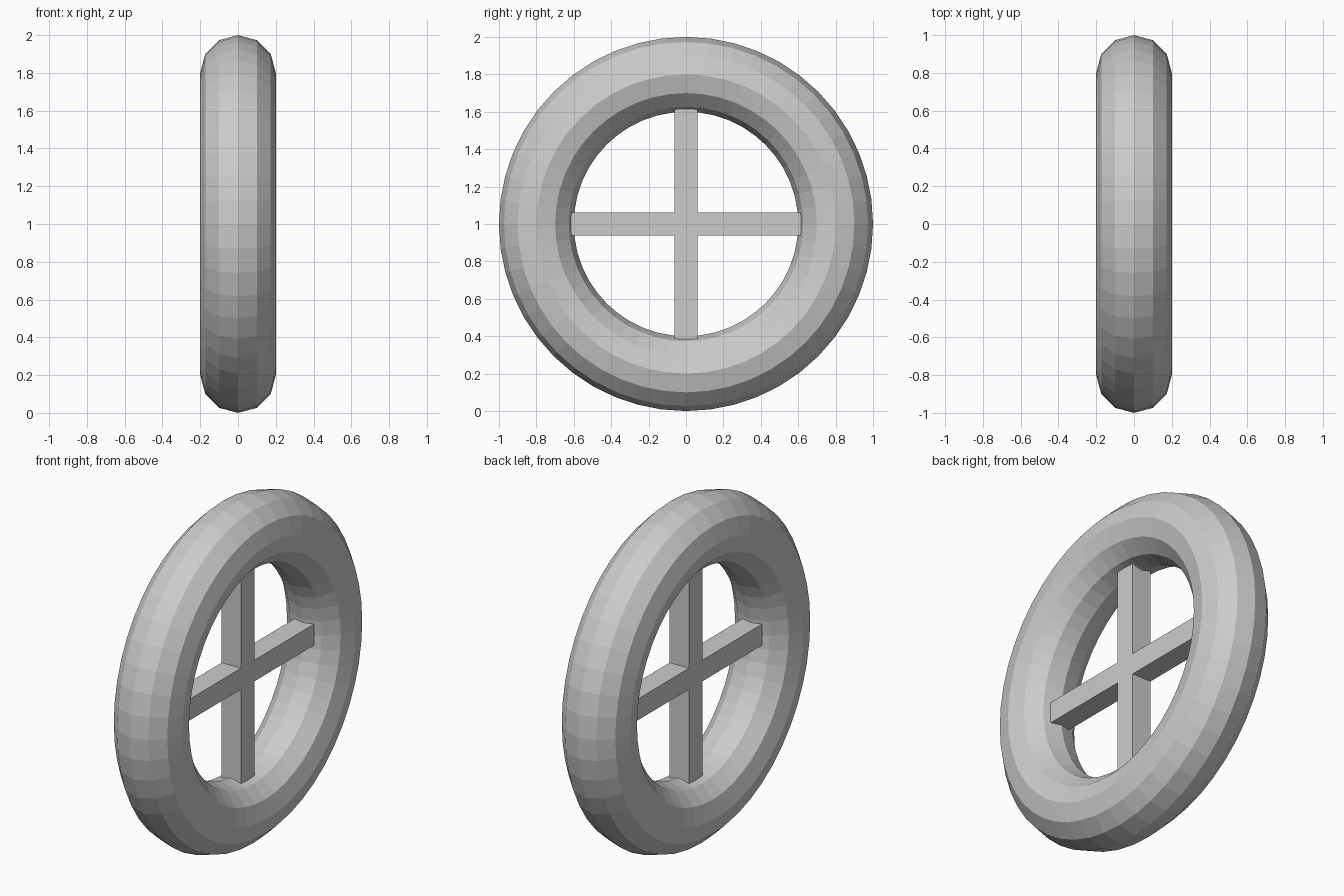
import bpy
from math import pi

if "Cube" in bpy.data.objects:
    bpy.data.objects.remove(bpy.data.objects["Cube"])

CENTRE = (0, 0, 1)

# Tyre-like ring, standing upright with its axis along x
bpy.ops.mesh.primitive_torus_add(major_radius=0.8, minor_radius=0.2,
                                 major_segments=48, minor_segments=12,
                                 location=CENTRE, rotation=(0, pi / 2, 0))
bpy.context.object.name = "ring"


def add_bar(name, size):
    bpy.ops.mesh.primitive_cube_add(size=1, location=CENTRE)
    bar = bpy.context.object
    bar.name = name
    bar.scale = size
    bpy.ops.object.transform_apply(location=False, rotation=False, scale=True)


# Crossed square spokes reaching the inside of the ring
add_bar("vertical_spoke", (0.124, 0.124, 1.232))
add_bar("horizontal_spoke", (0.124, 1.232, 0.124))
